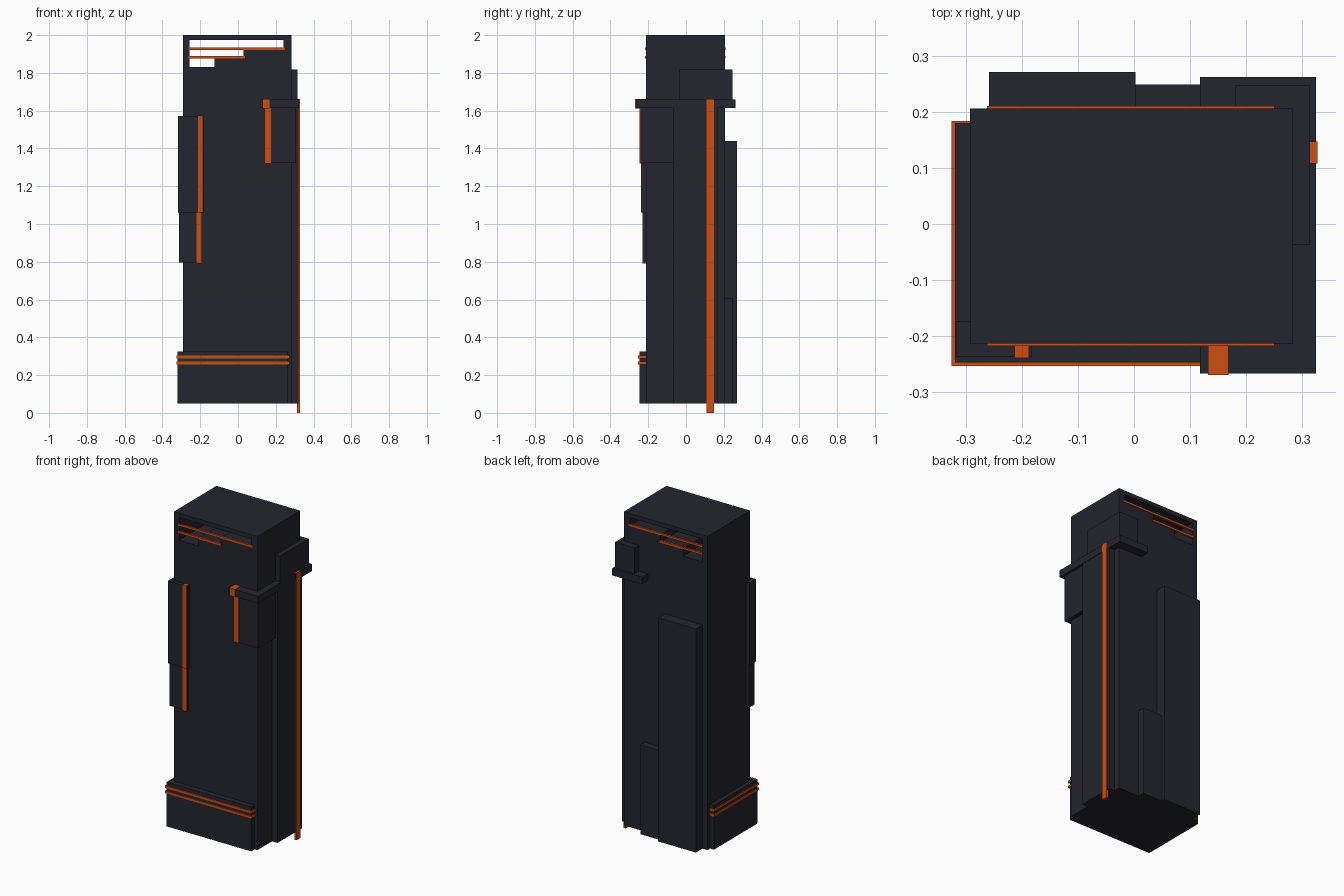
import bpy, bmesh

if "Cube" in bpy.data.objects:
    bpy.data.objects.remove(bpy.data.objects["Cube"])


def material(name, rgb):
    m = bpy.data.materials.new(name)
    m.diffuse_color = (*rgb, 1)
    m.use_nodes = True
    m.node_tree.nodes["Principled BSDF"].inputs["Base Color"].default_value = m.diffuse_color
    return m


DARK = material("charcoal", (0.018, 0.018, 0.028))
ORANGE = material("orange", (0.62, 0.075, 0.006))


def box(name, x, y, z, mat=DARK):
    """Box from (min, max) ranges on each axis."""
    bm = bmesh.new()
    bmesh.ops.create_cube(bm, size=1)
    for v in bm.verts:
        v.co = [r[0] if c < 0 else r[1] for c, r in zip(v.co, (x, y, z))]
    me = bpy.data.meshes.new(name)
    bm.to_mesh(me)
    bm.free()
    me.materials.append(mat)
    ob = bpy.data.objects.new(name, me)
    bpy.context.collection.objects.link(ob)
    return ob


def stepped_prism(name, outline, y0, y1):
    """Front-view outline (x, z) extruded along y."""
    bm = bmesh.new()
    face = bm.faces.new([bm.verts.new((x, y0, z)) for x, z in outline])
    ext = bmesh.ops.extrude_face_region(bm, geom=[face])["geom"]
    for v in ext:
        if isinstance(v, bmesh.types.BMVert):
            v.co.y = y1
    bmesh.ops.recalc_face_normals(bm, faces=bm.faces)
    me = bpy.data.meshes.new(name)
    bm.to_mesh(me)
    bm.free()
    me.materials.append(DARK)
    ob = bpy.data.objects.new(name, me)
    bpy.context.collection.objects.link(ob)
    return ob


# main tower with a stepped opening running through its crown
tower = box("tower", (-0.292, 0.283), (-0.213, 0.206), (0.05, 2.0))
cutter = stepped_prism("opening_cutter", [
    (-0.257, 1.973), (0.24, 1.973), (0.24, 1.925), (0.03, 1.925),
    (0.03, 1.88), (-0.124, 1.88), (-0.124, 1.832), (-0.257, 1.832)], -0.5, 0.5)
mod = tower.modifiers.new("opening", 'BOOLEAN')
mod.operation = 'DIFFERENCE'
mod.solver = 'EXACT'
mod.object = cutter
bpy.context.view_layer.objects.active = tower
bpy.ops.object.modifier_apply(modifier=mod.name)
bpy.data.objects.remove(cutter)

# light bars across the opening, front and back
for side, y in (("front", (-0.217, -0.205)), ("back", (0.198, 0.21))):
    box(f"{side}_upper_bar", (-0.262, 0.25), y, (1.922, 1.935), ORANGE)
    box(f"{side}_lower_bar", (-0.262, 0.036), y, (1.876, 1.889), ORANGE)

# plinth around the front and left, with two stripes
box("plinth", (-0.319, 0.264), (-0.247, 0.18), (0.05, 0.325))
for i, z in enumerate((0.264, 0.296)):
    box(f"plinth_stripe_{i + 1}", (-0.325, 0.272), (-0.253, 0.184),
        (z - 0.007, z + 0.007), ORANGE)

# stacked panels on the front left corner
box("left_panel_upper", (-0.317, -0.182), (-0.236, -0.173), (1.06, 1.572))
box("left_panel_lower", (-0.312, -0.19), (-0.228, -0.173), (0.795, 1.06))
box("left_strip_upper", (-0.213, -0.187), (-0.239, -0.21), (1.06, 1.575), ORANGE)
box("left_strip_lower", (-0.22, -0.193), (-0.231, -0.21), (0.79, 1.06), ORANGE)

# collar, corner panel and shoulder block on the right
box("collar", (0.118, 0.324), (-0.266, 0.262), (1.614, 1.658))
box("corner_panel", (0.14, 0.308), (-0.242, -0.07), (1.322, 1.614))
box("shoulder_block", (0.18, 0.314), (-0.037, 0.247), (1.658, 1.818))
box("collar_clip", (0.132, 0.168), (-0.269, -0.21), (1.612, 1.661), ORANGE)
box("corner_strip", (0.14, 0.176), (-0.246, -0.21), (1.32, 1.614), ORANGE)

# full-height column on the right with a light strip
box("side_column", (0.25, 0.321), (-0.07, 0.168), (0.05, 1.614))
box("side_strip", (0.312, 0.327), (0.108, 0.147), (0.0, 1.661), ORANGE)

# back panels
box("back_panel_tall", (-0.258, 0.003), (0.19, 0.271), (0.05, 1.44))
box("back_panel_short", (0.003, 0.14), (0.19, 0.249), (0.05, 0.605))
